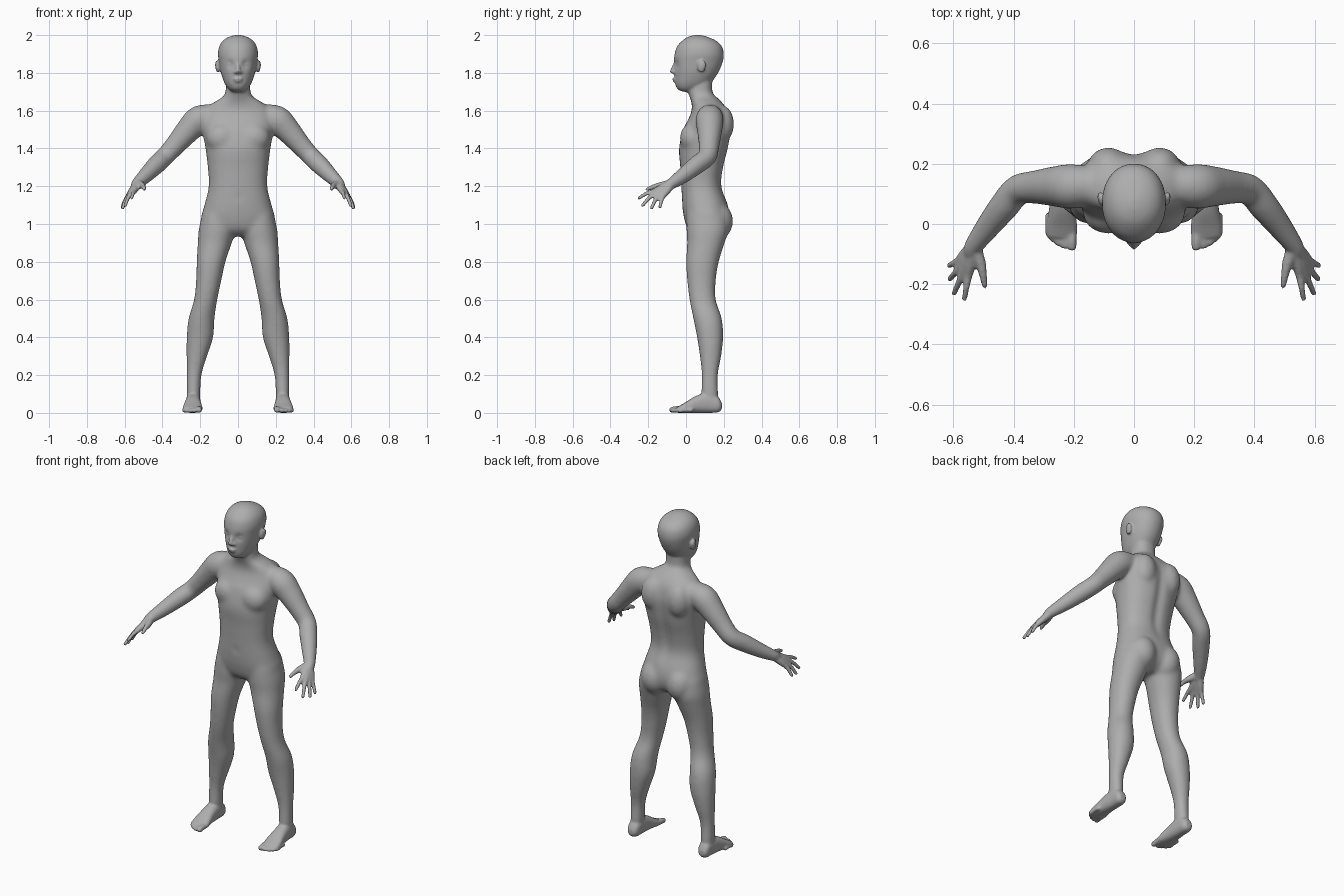
import bpy, bmesh
from math import cos, sin, pi, exp
from mathutils import Vector, Matrix

cube = bpy.data.objects.get("Cube")
if cube:
    bpy.data.objects.remove(cube, do_unlink=True)

bm = bmesh.new()


def refine(rows, steps=5):
    """Catmull-Rom interpolation through rows of numbers."""
    rows = [Vector(r) for r in rows]
    out = []
    for i in range(len(rows) - 1):
        p0, p1 = rows[max(i - 1, 0)], rows[i]
        p2, p3 = rows[i + 1], rows[min(i + 2, len(rows) - 1)]
        for k in range(steps):
            t = k / steps
            out.append(0.5 * (2 * p1 + (p2 - p0) * t
                              + (2 * p0 - 5 * p1 + 4 * p2 - p3) * t * t
                              + (3 * p1 - p0 - 3 * p2 + p3) * t ** 3))
    return out + [rows[-1]]


def skin(rings):
    """Join rings of points into a closed skin."""
    loops = [[bm.verts.new(p) for p in ring] for ring in rings]
    n = len(loops[0])
    faces = [bm.faces.new((a[i], a[(i + 1) % n], b[(i + 1) % n], b[i]))
             for a, b in zip(loops, loops[1:]) for i in range(n)]
    faces += [bm.faces.new(loops[0][::-1]), bm.faces.new(loops[-1])]
    bmesh.ops.recalc_face_normals(bm, faces=faces)
    return [v for loop in loops for v in loop]


def loft(rows, axis="z", power=2.0, n=40):
    """Rows hold position along the axis, then min and max of the other two."""
    def bent(c):
        return abs(c) ** (2 / power) * (1 if c > 0 else -1)
    rings = []
    for t, a0, a1, b0, b1 in refine(rows):
        ring = []
        for k in range(n):
            ang = 2 * pi * k / n
            a = (a0 + a1) / 2 + (a1 - a0) / 2 * bent(cos(ang))
            b = (b0 + b1) / 2 + (b1 - b0) / 2 * bent(sin(ang))
            ring.append((a, b, t) if axis == "z" else (a, t, b))
        rings.append(ring)
    return skin(rings)


def tube(rows, n=20):
    """Round limb through rows of x, y, z, radius, with a rounded tip."""
    pts = refine(rows)
    tip, last = pts[-1], pts[-2]
    d = (tip.xyz - last.xyz).normalized() * tip.w
    for k in (0.5, 0.85, 0.98):
        p = tip.xyz + d * k
        pts.append(Vector((*p, tip.w * (1 - k * k) ** 0.5)))
    rings = []
    for i, p in enumerate(pts):
        way = pts[min(i + 1, len(pts) - 1)].xyz - pts[max(i - 1, 0)].xyz
        side = way.cross(Vector((0.3, 0.2, 1))).normalized()
        up = side.cross(way).normalized()
        rings.append([p.xyz + p.w * (side * cos(2 * pi * k / n) + up * sin(2 * pi * k / n))
                      for k in range(n)])
    skin(rings)


def blob(centre, radii):
    bmesh.ops.create_uvsphere(bm, u_segments=24, v_segments=16, radius=1,
                              matrix=Matrix.Translation(centre) @ Matrix.Diagonal((*radii, 1)))


def dent(verts, centre, radius, depth):
    """Push skin along y with a soft falloff."""
    for v in verts:
        v.co.y += depth * exp(-((v.co - Vector(centre)).length / radius) ** 2)


def widen(rows):
    return [(z, -w, w, front, back) for z, w, front, back in rows]


# Torso and neck
loft(widen([
    (1.78, .064, .02, .14), (1.7, .066, .012, .14), (1.67, .085, .02, .165),
    (1.64, .135, .03, .195), (1.6, .18, .03, .22), (1.55, .195, .01, .235),
    (1.5, .19, -.015, .24), (1.4, .172, -.037, .225), (1.3, .16, -.03, .2),
    (1.2, .155, -.025, .19), (1.1, .178, -.02, .222), (1.03, .196, -.01, .23),
    (.97, .18, .01, .21), (.935, .1, .05, .16)]), power=2.3, n=56)

# Head with shallow eye sockets
head = loft(widen([
    (1.7, .03, -.02, .05), (1.715, .05, -.045, .09), (1.74, .068, -.057, .125),
    (1.77, .081, -.06, .15), (1.81, .093, -.062, .175), (1.86, .101, -.064, .195),
    (1.9, .106, -.06, .2), (1.94, .099, -.047, .19), (1.97, .08, -.02, .16),
    (1.99, .05, .01, .115), (2, .015, .045, .08)]), power=2.1, n=72)
for x in (-.042, .042):
    dent(head, (x, -.055, 1.845), .02, .013)

# Nose and lips
tube([(0, -.055, 1.855, .008), (0, -.066, 1.83, .01), (0, -.074, 1.808, .012)])
blob((0, -.06, 1.768), (.025, .013, .007))
blob((0, -.058, 1.757), (.02, .013, .007))

centre_verts = set(bm.verts)

# Eye, nostril wing, ear
blob((.042, -.034, 1.845), (.017, .013, .01))
blob((.013, -.063, 1.804), (.01, .012, .009))
blob((.107, .082, 1.834), (.012, .022, .034))
blob((.113, .09, 1.842), (.009, .016, .024))

# Chest, shoulder blade and seat
blob((.085, .035, 1.455), (.085, .068, .08))
blob((.085, .19, 1.53), (.07, .065, .1))
blob((.085, .155, 1.015), (.085, .095, .105))

# Leg
loft([
    (1.05, .03, .19, .005, .215), (.97, .014, .208, .002, .225), (.9, .033, .213, .006, .205),
    (.8, .066, .219, 0, .174), (.7, .088, .222, .006, .158), (.6, .109, .233, .018, .158),
    (.5, .124, .262, .038, .19), (.4, .131, .272, .058, .197), (.3, .163, .273, .073, .187),
    (.2, .193, .272, .083, .169), (.1, .201, .271, .083, .169), (.04, .205, .27, .09, .17)],
    power=2.1)

# Foot
loft([
    (.19, .22, .255, .02, .05), (.17, .203, .27, .003, .085), (.12, .199, .274, 0, .11),
    (.05, .196, .282, 0, .088), (-.01, .188, .292, 0, .052), (-.045, .19, .29, 0, .032)],
    axis="y", power=2.4)

# Toes, from the big toe outward
for x, y, r in ((.206, -.074, .016), (.232, -.072, .012), (.252, -.063, .0115),
                (.27, -.05, .011), (.284, -.033, .0105)):
    tube([(x, y + .07, r + .004, r), (x, y + .03, r + .005, r), (x, y, r, r)])

# Arm
wrist = Vector((.53, -.07, 1.218))
tube([
    (.13, .13, 1.575, .06), (.205, .125, 1.553, .075), (.26, .125, 1.5, .068),
    (.33, .122, 1.42, .056), (.386, .113, 1.358, .051), (.43, .06, 1.315, .05),
    (.485, -.01, 1.26, .041), (*wrist, .031), (.54, -.09, 1.205, .027)], n=32)

# Fingers run from the wrist so that they also form the palm
for knuckle, tip in (
        ((.55, -.172, 1.172), (.563, -.248, 1.138)),
        ((.569, -.166, 1.16), (.597, -.23, 1.098)),
        ((.579, -.146, 1.15), (.611, -.182, 1.085)),
        ((.583, -.122, 1.146), (.614, -.138, 1.09))):
    k, t = Vector(knuckle), Vector(tip)
    root = wrist.lerp(k, .15)
    tube([(*root, .022), (*root.lerp(k, .55), .019), (*k, .014),
          (*(k.lerp(t, .5) + Vector((0, 0, .006))), .011), (*t, .0095)])
tube([(.525, -.09, 1.212, .022), (.508, -.135, 1.204, .018),
      (.5, -.175, 1.196, .013), (.495, -.205, 1.184, .0105)])

# Mirror the paired parts
side_geom = [f for f in bm.faces if f.verts[0] not in centre_verts]
copy = bmesh.ops.duplicate(bm, geom=side_geom)["geom"]
for v in copy:
    if isinstance(v, bmesh.types.BMVert):
        v.co.x *= -1
bmesh.ops.reverse_faces(bm, faces=[f for f in copy if isinstance(f, bmesh.types.BMFace)])

mesh = bpy.data.meshes.new("body")
bm.to_mesh(mesh)
bm.free()
body = bpy.data.objects.new("body", mesh)
bpy.context.collection.objects.link(body)

# Fuse all parts into one skin
fuse = body.modifiers.new("fuse", "REMESH")
fuse.mode = "VOXEL"
fuse.voxel_size = .0065
graph = bpy.context.evaluated_depsgraph_get()
body.data = bpy.data.meshes.new_from_object(body.evaluated_get(graph))
body.modifiers.clear()
body.data.name = "body"

# Spine groove and navel
for v in body.data.vertices:
    if v.co.y > .12:
        v.co.y -= .016 * exp(-(v.co.x / .022) ** 2 - ((v.co.z - 1.37) / .2) ** 4)
dent(body.data.vertices, (0, -.025, 1.14), .014, .008)

# Soften the joints strongly and fine details lightly
joints = body.vertex_groups.new(name="joints")
for v in body.data.vertices:
    x, y, z = abs(v.co.x), v.co.y, v.co.z
    trunk = min(1, max(0, (1.71 - z) / .03)) * min(1, max(0, (z - .12) / .1))
    hand = min(1, max(0, (.5 - x) / .08))
    if trunk * hand > 0:
        joints.add([v.index], trunk * hand, "REPLACE")
soft = body.modifiers.new("soft joints", "SMOOTH")
soft.factor, soft.iterations, soft.vertex_group = .5, 45, "joints"
fine = body.modifiers.new("fine", "SMOOTH")
fine.factor, fine.iterations = .5, 4

# One plain grey
grey = bpy.data.materials.new("plain grey")
grey.use_nodes = True
colour = (.42, .42, .42, 1)
grey.diffuse_color = colour
grey.node_tree.nodes["Principled BSDF"].inputs["Base Color"].default_value = colour
body.data.materials.clear()
body.data.materials.append(grey)
for p in body.data.polygons:
    p.use_smooth = True
    p.material_index = 0
